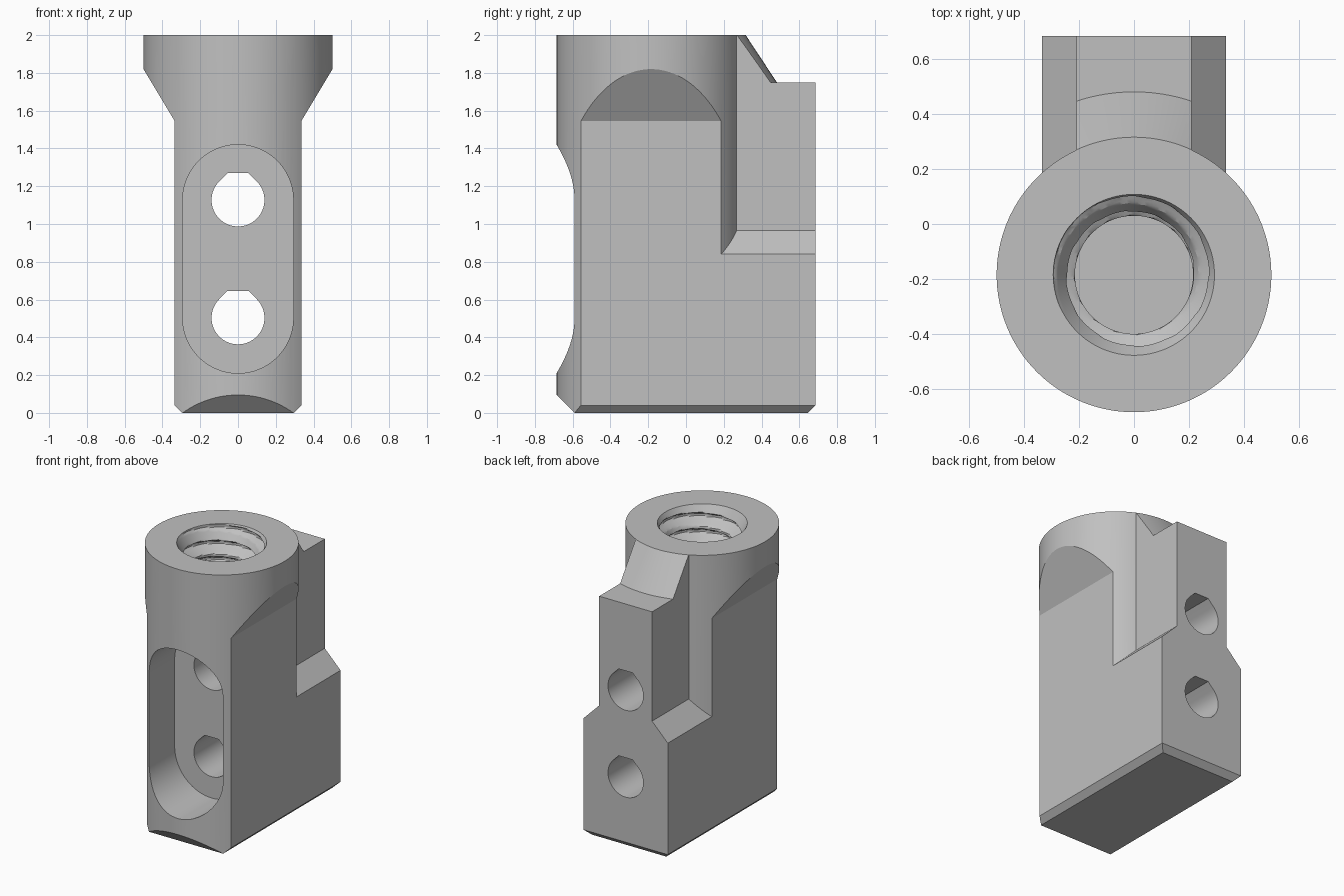
import bpy, bmesh, math
from mathutils import Matrix, Vector

if "Cube" in bpy.data.objects:
    bpy.data.objects.remove(bpy.data.objects["Cube"], do_unlink=True)

AXIS_Y = -0.185      # centre line of the round barrel
SEGMENTS = 128


def finish(name, bm):
    bmesh.ops.recalc_face_normals(bm, faces=bm.faces)
    mesh = bpy.data.meshes.new(name)
    bm.to_mesh(mesh)
    bm.free()
    obj = bpy.data.objects.new(name, mesh)
    bpy.context.collection.objects.link(obj)
    return obj


def prism(name, outline, start, end, along="y"):
    """Extrude an upright outline along x or y."""
    bm = bmesh.new()
    if along == "y":
        verts = [bm.verts.new((u, start, z)) for u, z in outline]
        shift = Vector((0, end - start, 0))
    else:
        verts = [bm.verts.new((start, u, z)) for u, z in outline]
        shift = Vector((end - start, 0, 0))
    face = bm.faces.new(verts)
    new = bmesh.ops.extrude_face_region(bm, geom=[face])["geom"]
    bmesh.ops.translate(bm, vec=shift, verts=[v for v in new if isinstance(v, bmesh.types.BMVert)])
    return finish(name, bm)


def mirrored(half):
    return half + [(-x, z) for x, z in reversed(half)]


def rings_solid(name, heights, radius):
    """Closed round solid whose radius may depend on angle and height."""
    bm = bmesh.new()
    rings = []
    for i, z in enumerate(heights):
        ring = []
        for k in range(SEGMENTS):
            a = math.tau * k / SEGMENTS
            r = radius(i, a, z)
            ring.append(bm.verts.new((r * math.cos(a), AXIS_Y + r * math.sin(a), z)))
        rings.append(ring)
    for low, high in zip(rings, rings[1:]):
        for k in range(SEGMENTS):
            j = (k + 1) % SEGMENTS
            bm.faces.new((low[k], low[j], high[j], high[k]))
    bm.faces.new(rings[0][::-1])
    bm.faces.new(rings[-1])
    return finish(name, bm)


def lathe(name, profile):
    return rings_solid(name, [z for r, z in profile], lambda i, a, z: profile[i][0])


def combine(target, other, operation):
    mod = target.modifiers.new(operation.title(), "BOOLEAN")
    mod.operation = operation
    mod.solver = "EXACT"
    mod.object = other
    bpy.context.view_layer.objects.active = target
    bpy.ops.object.modifier_apply(modifier=mod.name)
    bpy.data.objects.remove(other, do_unlink=True)


# Round barrel, flattened on both sides with a flare to full width near the top
body = lathe("clamp_body", [(0.5, -0.2), (0.5, 2.1)])
flats = mirrored([(0.195, -0.1), (0.335, 0.04), (0.335, 1.545), (0.5, 1.82), (0.68, 2.12)])
combine(body, prism("side_flats", flats, -0.9, 0.9), "INTERSECT")

# Rear block with a narrow upper rib, its top sloping away from the barrel
rear = mirrored([(0.195, -0.1), (0.335, 0.04), (0.335, 0.84), (0.21, 0.965), (0.21, 2.15)])
block = prism("rear_block", rear, AXIS_Y, 0.75)
limit = lathe("rib_top_limit", [(2, -0.2), (2, 1.75), (0.666, 1.75), (0.501, 2), (0.435, 2.1)])
combine(block, limit, "INTERSECT")
combine(body, block, "UNION")

# Trim top, back and bottom, with bevelled bottom edges
trim = [(-0.59, 0), (0.645, 0), (0.685, 0.04), (0.685, 2), (-0.75, 2), (-0.75, 0.16)]
combine(body, prism("side_trim", trim, -1, 1, "x"), "INTERSECT")

# Long rounded pocket in the front
R, LOW, HIGH = 0.293, 0.503, 1.127
ends = [math.pi * k / 40 for k in range(41)]
slot = [(R * math.cos(a), HIGH + R * math.sin(a)) for a in ends]
slot += [(-R * math.cos(a), LOW - R * math.sin(a)) for a in ends]
combine(body, prism("front_pocket", slot, -0.9, -0.30), "DIFFERENCE")

# Two bolt bores with flattened teardrop tops
for z in (LOW, HIGH):
    r, top = 0.14, 0.143
    arc = [math.radians(135 + 270 * k / 48) for k in range(49)]
    bore = [(r * math.cos(a), z + r * math.sin(a)) for a in arc]
    tip = r * math.sqrt(2) - top
    bore += [(tip, z + top), (-tip, z + top)]
    combine(body, prism("bolt_bore", bore, -0.5, 0.9), "DIFFERENCE")

# Threaded socket with a tapered mouth
PITCH, MINOR, MAJOR = 0.117, 0.215, 0.293


def thread_radius(i, a, z):
    phase = (z / PITCH - a / math.tau + 0.412) % 1
    rise = min(1, max(0, 1.5 * abs(2 * phase - 1) - 0.25))
    mouth = MAJOR - 0.6 * (2 - z)
    return max(MINOR + (MAJOR - MINOR) * rise, mouth)


levels = [1.5 + PITCH / 16 * k for k in range(72)]
combine(body, rings_solid("threaded_socket", levels, thread_radius), "DIFFERENCE")

# Single grey finish
grey = bpy.data.materials.new("plain_grey")
grey.use_nodes = True
colour = (0.53, 0.53, 0.53, 1)
grey.diffuse_color = colour
grey.node_tree.nodes["Principled BSDF"].inputs["Base Color"].default_value = colour
body.data.materials.clear()
body.data.materials.append(grey)
for poly in body.data.polygons:
    poly.material_index = 0

bpy.ops.object.select_all(action="DESELECT")
body.select_set(True)
bpy.context.view_layer.objects.active = body
bpy.ops.object.shade_smooth_by_angle(angle=math.radians(25))
